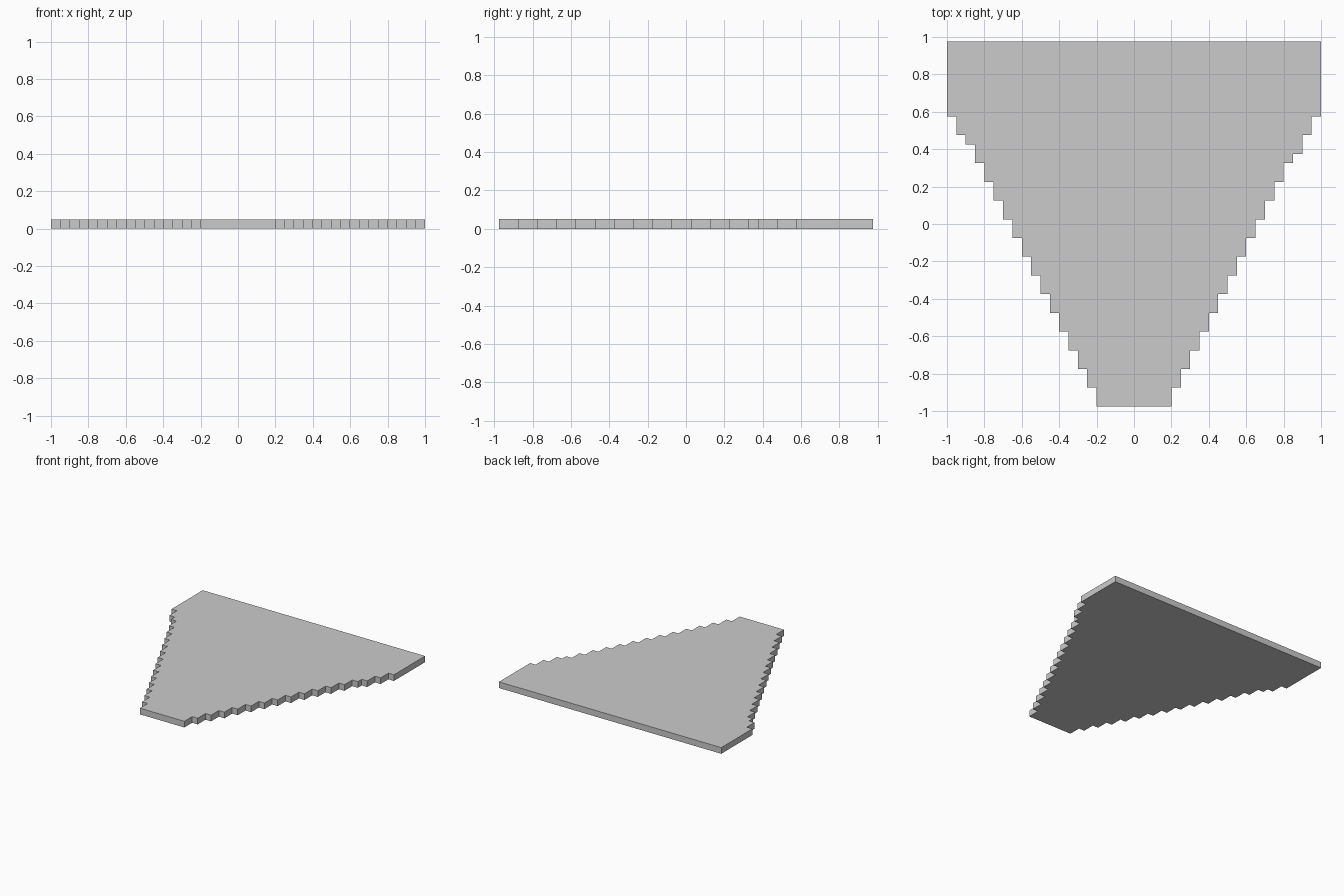
import bpy, bmesh

if "Cube" in bpy.data.objects:
    bpy.data.objects.remove(bpy.data.objects["Cube"])

THICK = 0.05
STEP = 0.05


def stair(notch_y):
    """Stepped edge from the back corner down to the narrow front, as (half width, y)."""
    # Lower end of each step: two short irregular steps, then a regular run
    ends = [0.575, 0.475, notch_y] + [0.325 - 0.1 * i for i in range(14)]
    pts, top = [], 0.975
    for i, end in enumerate(ends):
        x = 1.0 - STEP * i
        pts += [(x, top), (x, end)]
        top = end
    return pts


# Outline: right edge upwards, then left edge downwards
right = [(x, y) for x, y in reversed(stair(0.375))]
left = [(-x, y) for x, y in stair(0.425)]

# Stepped flat plate
bm = bmesh.new()
face = bm.faces.new([bm.verts.new((x, y, 0)) for x, y in right + left])
top = bmesh.ops.extrude_face_region(bm, geom=[face])
verts = [g for g in top["geom"] if isinstance(g, bmesh.types.BMVert)]
bmesh.ops.translate(bm, verts=verts, vec=(0, 0, THICK))
if not any(f.normal.z < -0.5 or f.calc_center_median().z < 1e-6 for f in bm.faces):
    bm.faces.new([v for v in bm.verts if v.co.z < 1e-6])
bmesh.ops.recalc_face_normals(bm, faces=bm.faces)

mesh = bpy.data.meshes.new("stepped_plate")
bm.to_mesh(mesh)
bm.free()
plate = bpy.data.objects.new("stepped_plate", mesh)
bpy.context.collection.objects.link(plate)
